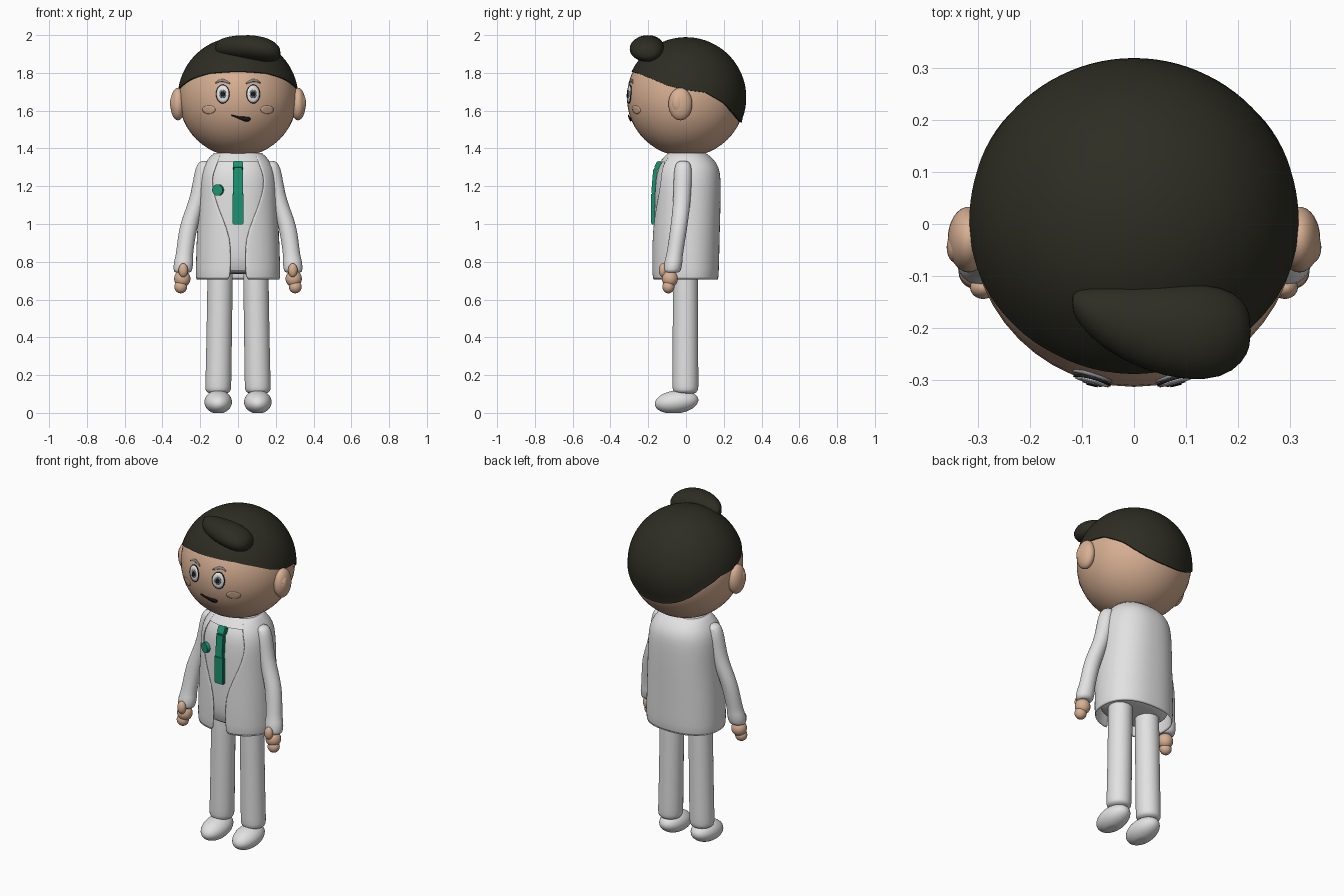
import bpy, bmesh, math
from mathutils import Vector, Matrix

if "Cube" in bpy.data.objects:
    bpy.data.objects.remove(bpy.data.objects["Cube"])

HEAD_Z, HEAD_R = 1.67, 0.313
parts = []


def material(name, rgb):
    m = bpy.data.materials.new(name)
    m.use_nodes = True
    m.diffuse_color = (*rgb, 1)
    m.node_tree.nodes["Principled BSDF"].inputs["Base Color"].default_value = (*rgb, 1)
    return m


skin = material("skin", (0.68, 0.43, 0.29))
hair = material("dark_hair", (0.027, 0.026, 0.017))
cloth = material("white_cloth", (0.76, 0.76, 0.76))
green = material("green", (0.012, 0.29, 0.16))
black = material("black", (0.012, 0.012, 0.012))
white = material("eye_white", (0.8, 0.8, 0.8))
grey = material("grey", (0.25, 0.26, 0.28))


def finish(name, bm, mat, subdiv=0, thick=0):
    bmesh.ops.recalc_face_normals(bm, faces=bm.faces)
    mesh = bpy.data.meshes.new(name)
    bm.to_mesh(mesh)
    bm.free()
    ob = bpy.data.objects.new(name, mesh)
    bpy.context.collection.objects.link(ob)
    mesh.materials.append(mat)
    if thick:
        mod = ob.modifiers.new("thickness", 'SOLIDIFY')
        mod.thickness, mod.offset = thick, -1
    if subdiv:
        ob.modifiers.new("smooth", 'SUBSURF').levels = subdiv
        ob.modifiers["smooth"].render_levels = subdiv
    parts.append(ob)
    return ob


def skin_rings(rings, closed=True, cap=True):
    """Join rows of points with quads."""
    bm = bmesh.new()
    rows = [[bm.verts.new(p) for p in r] for r in rings]
    n = len(rows[0])
    for a, b in zip(rows, rows[1:]):
        for i in range(n if closed else n - 1):
            j = (i + 1) % n
            bm.faces.new((a[i], a[j], b[j], b[i]))
    if cap:
        bm.faces.new(rows[0])
        bm.faces.new(rows[-1])
    return bm


def interp(table, v):
    for (a, p), (b, q) in zip(table, table[1:]):
        if v <= b:
            return p + (q - p) * max(0, v - a) / (b - a)
    return table[-1][1]


def loft(name, stations, mat, along_x=False, sides=20):
    """Stations: position on the axis, two centre offsets, two radii."""
    rings = []
    for p, u, v, ru, rv in stations:
        ring = []
        for i in range(sides):
            t = math.tau * i / sides
            a, b = u + ru * math.cos(t), v + rv * math.sin(t)
            ring.append((p, a, b) if along_x else (a, b, p))
        rings.append(ring)
    return finish(name, skin_rings(rings), mat, 1)


def ellipsoid(name, centre, radii, mat, tilt=0, floor=None):
    bm = bmesh.new()
    bmesh.ops.create_uvsphere(bm, u_segments=48, v_segments=24, radius=1)
    bm.transform(Matrix.Translation(centre) @ Matrix.Rotation(tilt, 4, 'X')
                 @ Matrix.Diagonal((*radii, 1)))
    if floor is not None:
        for v in bm.verts:
            v.co.z = max(v.co.z, floor)
    return finish(name, bm, mat)


def box(name, centre, size, mat, tilt=0):
    bm = bmesh.new()
    bmesh.ops.create_cube(bm, size=1)
    bm.transform(Matrix.Translation(centre) @ Matrix.Rotation(tilt, 4, 'X')
                 @ Matrix.Diagonal((*size, 1)))
    bmesh.ops.bevel(bm, geom=bm.edges[:], offset=0.005, segments=2, affect='EDGES')
    return finish(name, bm, mat)


def on_face(x, z, lift):
    r = HEAD_R + lift
    return (x, -math.sqrt(r * r - x * x - (z - HEAD_Z) ** 2), z)


def face_disc(name, x, z, rx, rz, lift, mat):
    rings = [[on_face(x + k * rx * math.cos(math.tau * i / 32),
                      z + k * rz * math.sin(math.tau * i / 32), lift)
              for i in range(32)] for k in (1, 0.7, 0.4, 0.1)]
    bm = skin_rings(rings, cap=False)
    bm.verts.ensure_lookup_table()
    bm.faces.new(bm.verts[-32:])
    finish(name, bm, mat, thick=0.005)


def face_strip(name, points, mat):
    """Points: x, z, half height."""
    rings = [[on_face(x, z + k * h, 0.004) for k in (-1, 0, 1)] for x, z, h in points]
    finish(name, skin_rings(rings, False, False), mat, thick=0.006)


# Head and hair cap
ellipsoid("head", (0, 0, HEAD_Z), (HEAD_R,) * 3, skin)
hairline = [(-0.32, 1.815), (-0.25, 1.798), (-0.1, 1.735), (0, 1.71),
            (0.1, 1.698), (0.2, 1.64), (0.285, 1.54), (0.32, 1.52)]
columns = []
for i in range(96):
    az = math.tau * i / 96

    def cap_point(phi, r=0.319):
        s = r * math.sin(phi)
        return Vector((s * math.sin(az), -s * math.cos(az), HEAD_Z + r * math.cos(phi)))
    end = 0.5
    while cap_point(end).z > interp(hairline, cap_point(end).y):
        end += 0.004
    col = [cap_point(0.01 + (end - 0.01) * k / 24) for k in range(25)]
    col[-1] += Vector((0, 0.006 * max(0, -math.cos(az)), 0))
    columns.append(col + [cap_point(end, 0.3)])
finish("hair_cap", skin_rings(list(zip(*columns))), hair)
loft("hair_tuft", [
    (-0.12, -0.15, 1.935, 0.016, 0.02), (-0.105, -0.16, 1.937, 0.035, 0.036),
    (-0.06, -0.18, 1.94, 0.062, 0.053), (0.02, -0.2, 1.938, 0.083, 0.064),
    (0.1, -0.208, 1.932, 0.095, 0.068), (0.17, -0.208, 1.918, 0.09, 0.063),
    (0.21, -0.205, 1.908, 0.062, 0.043), (0.225, -0.205, 1.905, 0.028, 0.02)], hair, True)

# Face
face_strip("mouth", [(-0.035, 1.577, 0.002), (-0.01, 1.569, 0.004), (0.015, 1.561, 0.007),
                     (0.035, 1.557, 0.011), (0.055, 1.556, 0.01), (0.066, 1.558, 0.004)], black)

# Shirt and open jacket; torso table: height, half width, front, back
torso = [(0.7, 0.225, 0.181, 0.173), (0.82, 0.222, 0.181, 0.176), (0.92, 0.219, 0.181, 0.178),
         (1.03, 0.213, 0.18, 0.181), (1.14, 0.208, 0.178, 0.184), (1.24, 0.203, 0.173, 0.184),
         (1.3, 0.19, 0.158, 0.176), (1.345, 0.16, 0.128, 0.145), (1.375, 0.13, 0.098, 0.108)]
opening = [(0.7, 0.038), (0.92, 0.038), (1.03, 0.08), (1.14, 0.127),
           (1.24, 0.143), (1.33, 0.11), (1.375, 0.09)]


def torso_ring(row, inset, gap=None, count=48):
    z, rx, front, back = row
    rx, front, back = rx - inset, front - inset, back - inset
    power = 2 / 2.3
    t0 = math.asin((gap / rx) ** (1 / power)) if gap else 0
    ring = []
    for i in range(count):
        t = t0 + (math.tau - 2 * t0) * i / (count - 1 if gap else count)
        s, c = math.sin(t), math.cos(t)
        y = -(front if c > 0 else back) * math.copysign(abs(c) ** power, c)
        ring.append((rx * math.copysign(abs(s) ** power, s), y, z))
    return ring


finish("jacket", skin_rings([torso_ring(r, 0, interp(opening, r[0])) for r in torso],
                            False, False), cloth, 1, 0.01)
finish("shirt", skin_rings([torso_ring((0.735, *torso[0][1:]), 0.07),
                            torso_ring((0.745, *torso[0][1:]), 0.03)]
                           + [torso_ring(r, 0.012) for r in torso[1:]]), cloth, 1)
finish("shirt_collar", skin_rings([torso_ring((1.328, 0.168, 0.143, 0.15), 0.004),
                                   torso_ring((1.35, 0.152, 0.122, 0.138), 0.002),
                                   torso_ring(torso[-1], 0.002)]), cloth)

# Tie and chest badge
box("tie_lower", (0, -0.174, 1.08), (0.06, 0.022, 0.165), green)
box("tie_upper", (0, -0.167, 1.225), (0.052, 0.024, 0.135), green, -0.08)
box("tie_knot", (0, -0.147, 1.31), (0.052, 0.03, 0.045), green, -0.5)
bm = bmesh.new()
bmesh.ops.create_cone(bm, cap_ends=True, segments=16, radius1=0.03, radius2=0.03, depth=0.02)
bm.transform(Matrix.Translation((-0.106, -0.156, 1.18)) @ Matrix.Rotation(-0.36, 4, 'Z')
             @ Matrix.Rotation(math.pi / 2, 4, 'X'))
finish("chest_badge", bm, green)

# Paired parts
for s, side in ((1, "left_"), (-1, "right_")):
    ellipsoid(side + "ear", (s * 0.318, -0.03, 1.635), (0.04, 0.063, 0.086), skin)
    ellipsoid(side + "inner_ear", (s * 0.342, -0.045, 1.64), (0.018, 0.03, 0.045), skin)

    ex = s * 0.081
    face_disc(side + "eye_rim", ex, 1.688, 0.036, 0.05, 0.003, black)
    face_disc(side + "eye_white", ex, 1.688, 0.032, 0.046, 0.005, white)
    face_disc(side + "iris", ex, 1.688, 0.018, 0.022, 0.007, grey)
    face_disc(side + "pupil", ex, 1.688, 0.011, 0.014, 0.009, black)
    face_disc(side + "cheek", s * 0.155, 1.605, 0.034, 0.022, 0.002, skin)
    face_strip(side + "eyebrow", [(s * x, z, h) for x, z, h in (
        (0.043, 1.745, 0.003), (0.06, 1.754, 0.006), (0.08, 1.761, 0.007),
        (0.1, 1.759, 0.006), (0.118, 1.748, 0.003))], grey)

    loft(side + "sleeve", [(z, s * x, y, rx, ry) for z, x, y, rx, ry in (
        (1.335, 0.175, -0.015, 0.02, 0.022), (1.32, 0.178, -0.015, 0.038, 0.042),
        (1.27, 0.187, -0.016, 0.046, 0.05), (1.16, 0.203, -0.02, 0.046, 0.047),
        (1.08, 0.23, -0.025, 0.047, 0.046), (0.99, 0.263, -0.037, 0.048, 0.045),
        (0.9, 0.276, -0.05, 0.046, 0.044), (0.82, 0.286, -0.063, 0.046, 0.044),
        (0.81, 0.287, -0.065, 0.052, 0.049), (0.755, 0.292, -0.073, 0.052, 0.048),
        (0.74, 0.293, -0.075, 0.042, 0.04))], cloth)
    ellipsoid(side + "palm", (s * 0.295, -0.085, 0.71), (0.043, 0.042, 0.045), skin)
    ellipsoid(side + "fingers", (s * 0.303, -0.093, 0.668), (0.034, 0.032, 0.035), skin)
    ellipsoid(side + "thumb", (s * 0.29, -0.122, 0.755), (0.025, 0.022, 0.037), skin)

    loft(side + "trouser_leg", [(z, s * x, -0.003, r, r) for z, x, r in (
        (0.8, 0.094, 0.066), (0.78, 0.094, 0.068), (0.5, 0.098, 0.068), (0.2, 0.103, 0.069),
        (0.13, 0.105, 0.07), (0.115, 0.105, 0.066), (0.1, 0.105, 0.05))], cloth)
    ellipsoid(side + "shoe", (s * 0.105, -0.05, 0.062), (0.073, 0.116, 0.061), cloth,
              0.12, 0.004).location.z = -0.004

# Smooth shading with sharp creases kept
bpy.ops.object.select_all(action='DESELECT')
for ob in parts:
    ob.select_set(True)
bpy.context.view_layer.objects.active = parts[0]
bpy.ops.object.shade_smooth_by_angle(angle=math.radians(40))
